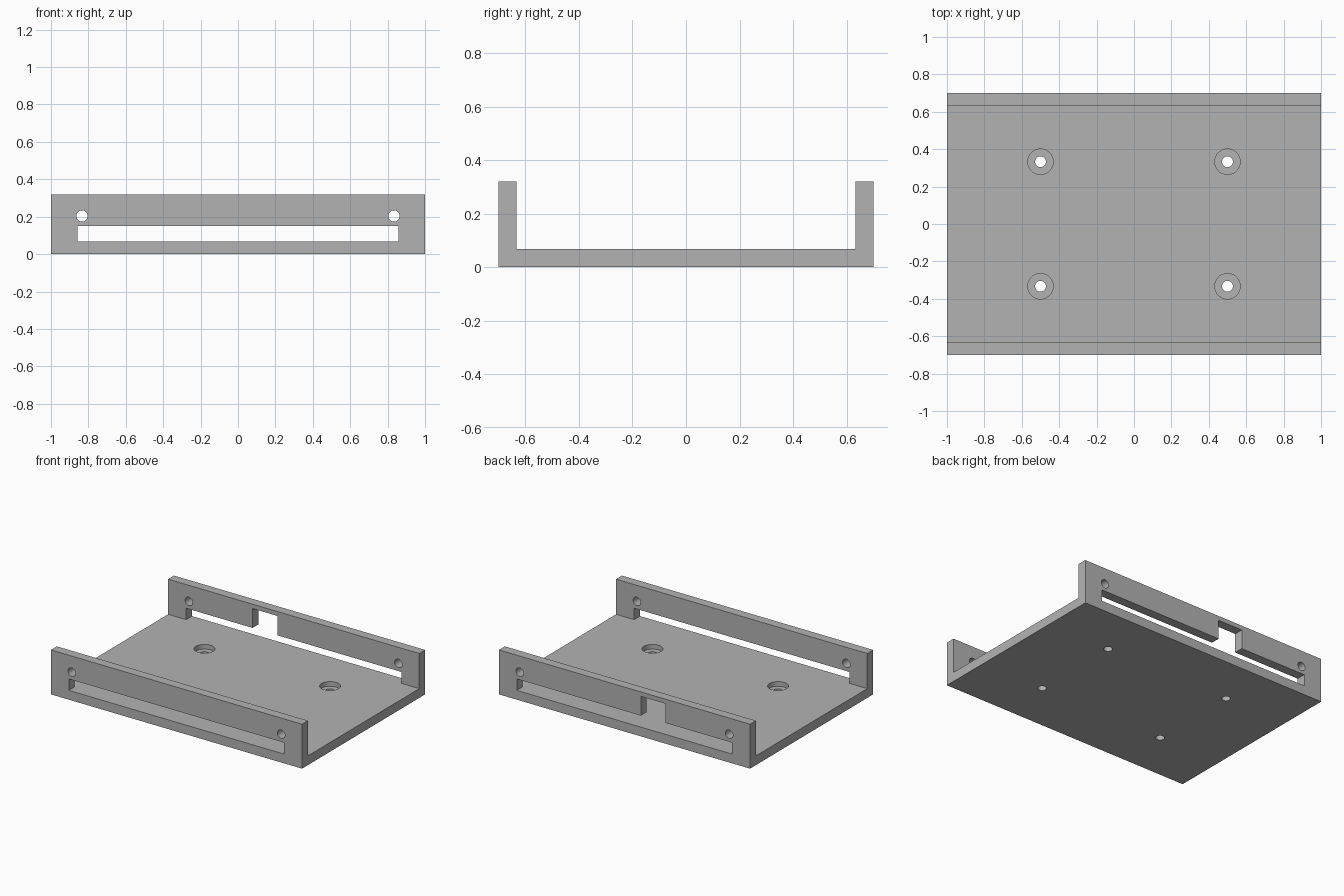
import bpy, bmesh
from math import pi
from mathutils import Matrix, Vector

if "Cube" in bpy.data.objects:
    bpy.data.objects.remove(bpy.data.objects["Cube"], do_unlink=True)

# Overall sizes
HALF_X, HALF_Y, HEIGHT = 1.0, 0.7, 0.32
FLOOR, INNER_Y = 0.067, 0.633

grey = bpy.data.materials.new("plain grey")
grey.use_nodes = True
colour = (0.45, 0.45, 0.45, 1)
grey.diffuse_color = colour
grey.node_tree.nodes["Principled BSDF"].inputs["Base Color"].default_value = colour


def add_object(name, bm):
    bmesh.ops.recalc_face_normals(bm, faces=bm.faces)
    mesh = bpy.data.meshes.new(name)
    bm.to_mesh(mesh)
    bm.free()
    mesh.materials.append(grey)
    obj = bpy.data.objects.new(name, mesh)
    bpy.context.collection.objects.link(obj)
    return obj


def extrude_x(name, profile, x0, x1):
    """Solid from a (y, z) profile swept along x."""
    bm = bmesh.new()
    face = bm.faces.new([bm.verts.new((x0, y, z)) for y, z in profile])
    swept = bmesh.ops.extrude_face_region(bm, geom=[face])["geom"]
    verts = [v for v in swept if isinstance(v, bmesh.types.BMVert)]
    bmesh.ops.translate(bm, verts=verts, vec=(x1 - x0, 0, 0))
    return add_object(name, bm)


def box(name, x0, x1, y0, y1, z0, z1):
    return extrude_x(name, [(y0, z0), (y1, z0), (y1, z1), (y0, z1)], x0, x1)


def cylinder(name, centre, radius, length, turn=0):
    """Cylinder along z, or along y when turned by a quarter."""
    bm = bmesh.new()
    bmesh.ops.create_cone(bm, cap_ends=True, segments=48, radius1=radius,
                          radius2=radius, depth=length)
    bm.transform(Matrix.Translation(Vector(centre)) @ Matrix.Rotation(turn, 4, "X"))
    return add_object(name, bm)


def cut(target, cutter):
    mod = target.modifiers.new("cut", "BOOLEAN")
    mod.operation, mod.solver, mod.object = "DIFFERENCE", "EXACT", cutter
    bpy.context.view_layer.objects.active = target
    bpy.ops.object.modifier_apply(modifier=mod.name)
    bpy.data.objects.remove(cutter, do_unlink=True)


# Channel tray: floor with front and back walls
tray = extrude_x("mounting_tray", [
    (-HALF_Y, 0), (HALF_Y, 0), (HALF_Y, HEIGHT), (INNER_Y, HEIGHT),
    (INNER_Y, FLOOR), (-INNER_Y, FLOOR), (-INNER_Y, HEIGHT), (-HALF_Y, HEIGHT),
], -HALF_X, HALF_X)

# Long slots through both walls, level with the floor
cut(tray, box("slot_cutter", -0.857, 0.857, -0.8, 0.8, FLOOR, 0.149))

# Taller opening in the back wall only
cut(tray, box("notch_cutter", -0.327, -0.13, 0.5, 0.8, FLOOR, 0.288))

for sx in (-1, 1):
    # Round holes through both walls
    cut(tray, cylinder("wall_hole_cutter", (sx * 0.834, 0, 0.204), 0.03, 2, pi / 2))
    # Counterbored screw holes in the floor
    for sy in (-1, 1):
        x, y = sx * 0.5, sy * 0.333
        cut(tray, cylinder("screw_hole_cutter", (x, y, 0), 0.029, 0.5))
        cut(tray, cylinder("counterbore_cutter", (x, y, 0.133), 0.068, 0.2))

# Smooth hole walls, sharp edges elsewhere
bpy.ops.object.select_all(action="DESELECT")
tray.select_set(True)
bpy.context.view_layer.objects.active = tray
bpy.ops.object.shade_smooth_by_angle(angle=pi / 6)
